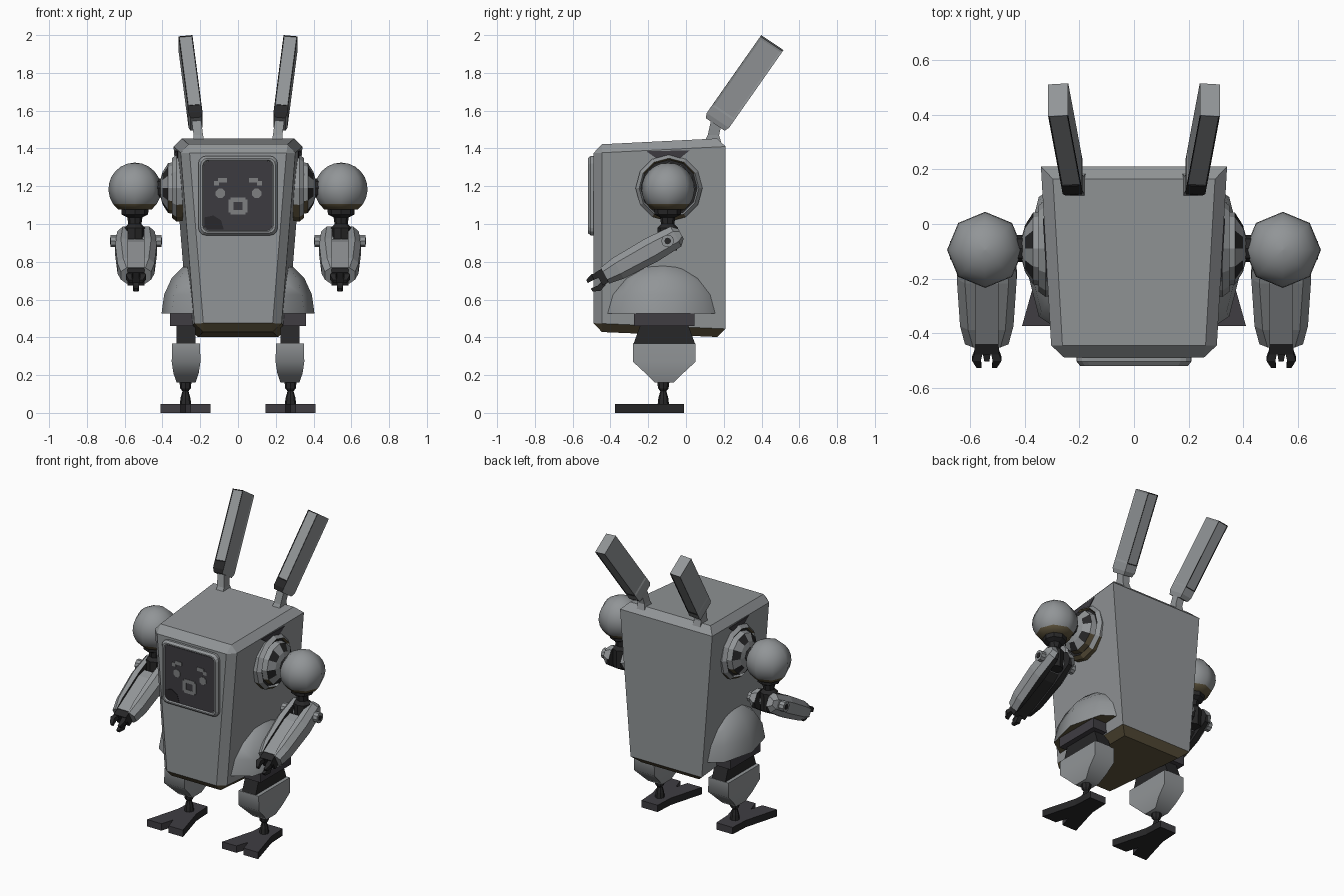
import bpy, bmesh, math
from mathutils import Vector

if "Cube" in bpy.data.objects:
    bpy.data.objects.remove(bpy.data.objects["Cube"])


def material(name, r, g, b):
    m = bpy.data.materials.new(name)
    m.diffuse_color = (r, g, b, 1)
    m.use_nodes = True
    m.node_tree.nodes["Principled BSDF"].inputs["Base Color"].default_value = m.diffuse_color
    return m


GREY = material("shell grey", 0.285, 0.30, 0.31)
DARK = material("foot dark", 0.05, 0.047, 0.055)
BLACK = material("joint black", 0.02, 0.02, 0.021)
SCREEN = material("screen dark", 0.046, 0.044, 0.051)
SHADE = material("screen patch", 0.022, 0.02, 0.024)
FACE = material("face pixels", 0.21, 0.215, 0.22)
BROWN = material("underside brown", 0.12, 0.095, 0.05)


def finish(name, bm, mats, mirror=True, smooth=False, down=None):
    """Make the object; down paints faces below that normal z with the second colour."""
    bmesh.ops.recalc_face_normals(bm, faces=bm.faces)
    if down is not None:
        for f in bm.faces:
            if f.normal.z < down:
                f.material_index = 1
    me = bpy.data.meshes.new(name)
    bm.to_mesh(me)
    bm.free()
    ob = bpy.data.objects.new(name, me)
    bpy.context.collection.objects.link(ob)
    for m in mats if isinstance(mats, list) else [mats]:
        me.materials.append(m)
    if smooth:
        bpy.ops.object.select_all(action='DESELECT')
        ob.select_set(True)
        bpy.context.view_layer.objects.active = ob
        bpy.ops.object.shade_smooth_by_angle(angle=math.radians(50))
    if mirror:
        ob.modifiers.new("mirror", 'MIRROR')
    return ob


def loft(name, rings, mats, mirror=True, smooth=False, rule=None, down=None):
    """Bridge rings of points and cap both ends; rule(ring, side) gives a material index."""
    bm = bmesh.new()
    vs = [[bm.verts.new(p) for p in r] for r in rings]
    n = len(vs[0])
    bm.faces.new(vs[0])
    bm.faces.new(vs[-1])
    for i in range(len(vs) - 1):
        for j in range(n):
            k = (j + 1) % n
            f = bm.faces.new((vs[i][j], vs[i][k], vs[i + 1][k], vs[i + 1][j]))
            if rule:
                f.material_index = rule(i, j)
    return finish(name, bm, mats, mirror, smooth, down)


def rect(cx, cy, z, hx, hy):
    return [(cx + a * hx, cy + b * hy, z) for a, b in ((-1, -1), (1, -1), (1, 1), (-1, 1))]


def turned(name, profile, n, centre, mats, axis='Z', sx=1, sy=1, **kw):
    """Revolve (radius, height) pairs about an axis through centre."""
    rings = []
    for r, h in profile:
        ring = []
        for j in range(n):
            a = 2 * math.pi * j / n
            u, v = r * sx * math.cos(a), r * sy * math.sin(a)
            ring.append(Vector(centre) + Vector((u, v, h) if axis == 'Z' else (h, u, v)))
        rings.append(ring)
    return loft(name, rings, mats, **kw)


# Body: tapering box, chamfered everywhere except the rear uprights
bm = bmesh.new()
lo = [(-.225, -.49, .43), (.225, -.49, .43), (.26, .21, .40), (-.26, .21, .40)]
hi = [(-.305, -.49, 1.42), (.305, -.49, 1.42), (.345, .21, 1.455), (-.345, .21, 1.455)]
vl, vh = [bm.verts.new(p) for p in lo], [bm.verts.new(p) for p in hi]
bm.faces.new(vl)
bm.faces.new(vh)
for j in range(4):
    bm.faces.new((vl[j], vl[(j + 1) % 4], vh[(j + 1) % 4], vh[j]))
bmesh.ops.recalc_face_normals(bm, faces=bm.faces)
edges = [e for e in bm.edges
         if not (all(v.co.y > 0 for v in e.verts) and abs(e.verts[0].co.z - e.verts[1].co.z) > .5)]
bmesh.ops.bevel(bm, geom=edges, offset=.045, segments=1, affect='EDGES', profile=.5)
finish("body", bm, [GREY, BROWN], mirror=False, down=-.4)


# Dark patch on each body side above the shoulder disc
def flank(y, z, out):
    k, h = (y + .49) / .7, (z - .415) / 1.02
    return (-((.225 + .035 * k) * (1 - h) + (.305 + .04 * k) * h + out), y, z)


patch = ((-.21, 1.385), (.02, 1.39), (-.03, 1.35), (-.16, 1.35))
loft("shoulder_patch", [[flank(y, z, o) for y, z in patch] for o in (-.002, .004)], DARK)


# Face screen: raised rounded frame, dark plate and pixel features
def rounded(hx, hz, c, y, cx=0, cz=1.15):
    pts = []
    for q, (a, b) in enumerate(((1, 1), (-1, 1), (-1, -1), (1, -1))):
        for s in (0, 30, 60, 90):
            t = math.radians(90 * q + s)
            pts.append((cx + a * (hx - c) + c * math.cos(t), y, cz + b * (hz - c) + c * math.sin(t)))
    return pts


loft("screen_frame", [rounded(.21, .21, .04, -.47), rounded(.21, .21, .04, -.505), rounded(.198, .198, .035, -.52),
                      rounded(.187, .19, .03, -.52), rounded(.182, .185, .028, -.509)], GREY, mirror=False)
loft("screen", [rounded(.181, .184, .028, -.508), rounded(.181, .184, .028, -.512)], SCREEN, mirror=False)


def plate(name, pts, mat):
    loft(name, [[(x, -.511, z) for x, z in pts], [(x, -.515, z) for x, z in pts]], mat, mirror=False)


def block(name, x, z, w, h):
    plate(name, [(x - w, z - h), (x + w, z - h), (x + w, z + h), (x - w, z + h)], FACE)


for s in (-1, 1):
    plate("eye", [(.003 + s * .096 + .027 * math.cos((k + .5) * math.pi / 4), 1.162 + .027 * math.sin((k + .5) * math.pi / 4))
                  for k in range(8)], FACE)
    block("brow", s * .082, 1.232, .024, .012)
    block("brow_tip", s * .114, 1.216, .013, .012)
    block("mouth_side", s * .037, 1.095, .013, .034)
    block("mouth_edge", 0, 1.095 + s * .034, .04, .012)
plate("screen_patch", [(-.178, .99), (-.16, .97), (-.075, .97), (-.09, 1.02), (-.13, 1.045), (-.178, 1.035)], SHADE)

# Ears: leaning bars with inset sides, black front edging and short stems
base, tip = Vector((-.222, .156, 1.53)), Vector((-.278, .455, 1.957))
ax = (tip - base).normalized()
wide = Vector((0, .83, -.557))
side = ax.cross(wide).normalized()
quad = ((-1, -1), (1, -1), (1, 1), (-1, 1))
bm = bmesh.new()
rr = [[bm.verts.new(base.lerp(tip, t) + wide * (a * w) + side * (b * h)) for a, b in quad]
      for t, w, h in ((0, .06, .03), (.05, .071, .037), (.14, .071, .037), (1, .071, .037))]
bm.faces.new(rr[0])
bm.faces.new(rr[-1])
panels = {0: [], 1: []}
for i in range(3):
    for j in range(4):
        k = (j + 1) % 4
        f = bm.faces.new((rr[i][j], rr[i][k], rr[i + 1][k], rr[i + 1][j]))
        if i == 2:
            panels[j % 2].append(f)
        elif j == 3:
            f.material_index = 1
bmesh.ops.recalc_face_normals(bm, faces=bm.faces)
bmesh.ops.inset_individual(bm, faces=panels[0], thickness=.016, depth=-.003)
rim = bmesh.ops.inset_individual(bm, faces=panels[1], thickness=.006, depth=-.003)
for f in rim["faces"]:
    f.material_index = 1
for f in panels[1]:
    f.material_index = 0
finish("ear", bm, [GREY, BLACK])
loft("ear_stem", [rect(-.205, .14, 1.42, .03, .05), rect(-.21, .145, 1.47, .025, .03),
                  rect(-.222, .165, 1.56, .025, .03)], GREY)

# Shoulder discs: stepped dome with a dark groove and dark slots
prof = [(.17, -.24), (.177, -.325), (.158, -.35), (.15, -.335), (.138, -.335), (.132, -.37), (.085, -.40), (.04, -.412)]
turned("shoulder_disc", prof, 12, (0, -.09, 1.19), [GREY, BROWN, BLACK], axis='X', down=-.6,
       rule=lambda i, j: 2 if i == 3 or (i == 5 and j % 2 == 0) else 0)
turned("shoulder_axle", [(.05, -.39), (.05, -.46)], 8, (0, -.09, 1.19), BLACK, axis='X')

# Shoulder ball: eight-sided sphere cut flat underneath
ball = [(.14 * math.cos(a), .14 * math.sin(a)) for a in [math.radians(-50 + 139 * k / 9) for k in range(10)]]
turned("shoulder_ball", ball, 8, (-.546, -.095, 1.185), [GREY, BROWN], smooth=True, down=-.5)
turned("upper_arm", [(.085, 1.083), (.072, 1.078), (.07, 1.05), (.04, 1.035), (.035, 1.0), (.055, .98), (.05, .86)], 8,
       (-.546, -.097, 0), BLACK)

# Forearms: two shells around a core, elbow pin and claw
E, D, U = Vector((-.54, -.097, .91)), Vector((0, -.875, -.483)), Vector((0, -.483, .875))


def arm(x, t, s):
    return E + Vector((x, 0, 0)) + D * t + U * s


sections = ((-.08, .085, .03), (-.05, .10, .06), (.1, .11, .069), (.3, .098, .062), (.38, .08, .048))
for s in (-1, 1):
    loft("forearm_shell", [[arm(s * x, t, h * k) for x, k in ((.042, 1), (o - .03, 1), (o, .5), (o, -.5),
                                                              (o - .03, -1), (.042, -1))] for t, o, h in sections],
         [GREY, BLACK], rule=lambda i, j: int(j >= 4))
loft("forearm_core", [[arm(a * w, t, b * h) for a, b in quad] for t, w, h in
                      ((.05, .043, .04), (.11, .043, .055), (.37, .043, .045))], [GREY, BLACK], down=-.5)
loft("wrist", [[arm(a * .045, t, b * .04) for a, b in quad] for t in (.36, .415)], BLACK)
for x, s in ((-.033, .022), (.033, .022), (0, -.038)):
    loft("claw_finger", [[arm(x * m + a * w, t, s * m + b * w) for a, b in quad] for t, m, w in
                         ((.40, .8, .014), (.44, 1.15, .016), (.478, .85, .009))], BLACK)
turned("elbow_pin", [(.034, -.135), (.034, .135)], 10, E, GREY, axis='X')
turned("elbow_pin_cap", [(.018, -.138), (.018, .138)], 8, E, BLACK, axis='X')

# Hips: half domes with dark blocks beneath
dome = [(math.cos(a), .27 * math.sin(a)) for a in [math.radians(22 * k) for k in range(5)]]
turned("hip_dome", dome, 8, (-.215, -.12, .525), [GREY, BROWN], sx=.19, sy=.31, smooth=True, down=-.5)
loft("hip_block", [rect(-.295, -.115, z, .065, .16) for z in (.535, .46)], DARK)
loft("thigh", [rect(-.275, -.115, .47, .05, .125), rect(-.275, -.115, .36, .05, .165)], BLACK)

# Shins: boxy with a tapering lower end
loft("shin", [rect(-.275, -.115, z, hx, hy) for z, hx, hy in
              ((.368, .074, .165), (.27, .076, .165), (.21, .067, .10), (.16, .05, .05))], GREY, smooth=True)
turned("ankle", [(.032, .165), (.028, .13), (.016, .115), (.026, .08), (.032, .03)], 8, (-.278, -.12, 0), BLACK)

# Feet: narrow heel and two splayed toes, black soles and sides
plan = [(-.06, -.01), (.06, -.01), (.067, -.14), (.133, -.375), (.027, -.375), (0, -.29), (-.027, -.375),
        (-.133, -.375), (-.067, -.14)]
loft("foot", [[(-.278 + x, y, z) for x, y in plan] for z in (0, .046)], [DARK, BLACK], down=-.5,
     rule=lambda i, j: int(j in (1, 2, 7, 8)))
